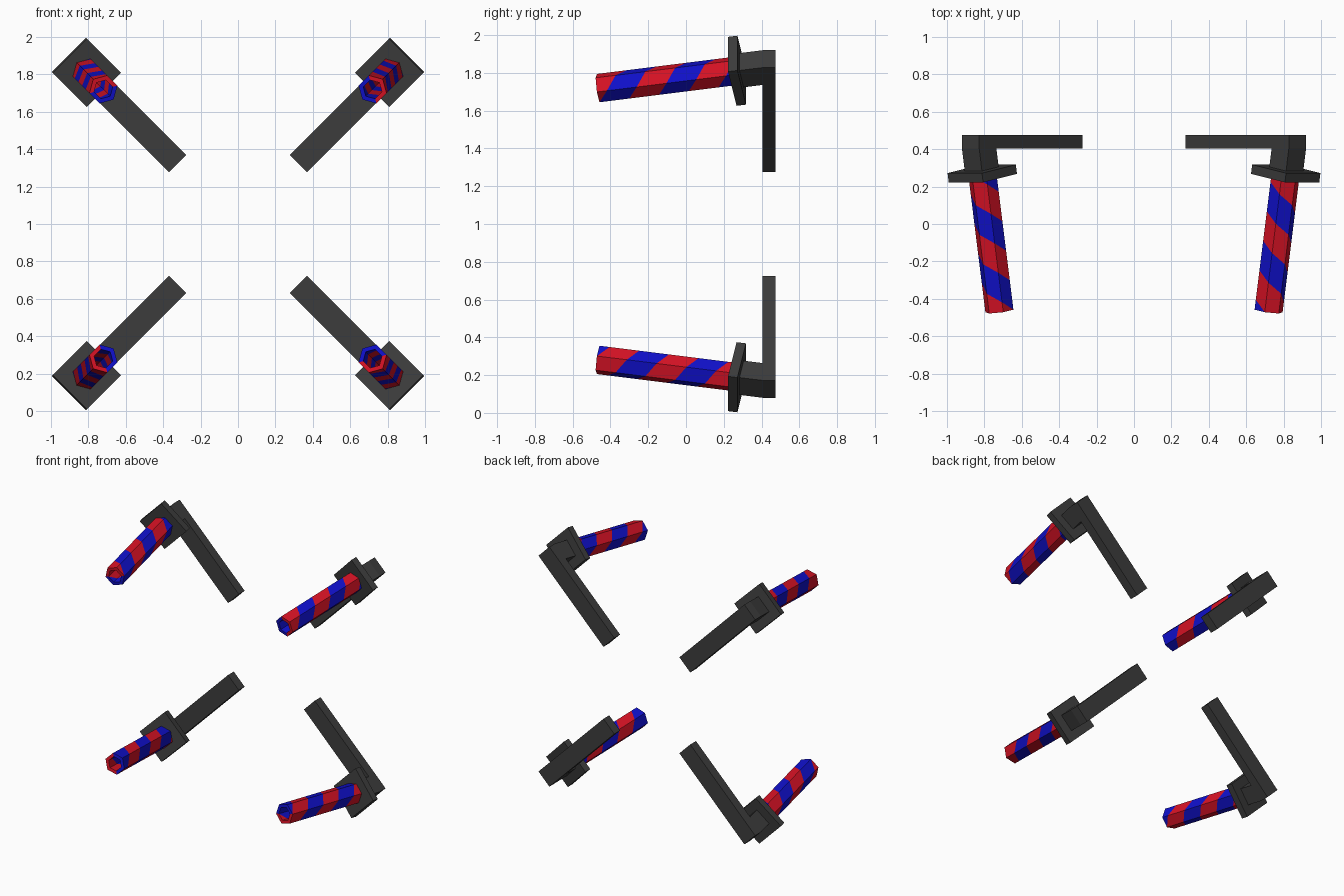
import bpy, bmesh, math
from mathutils import Matrix, Vector

if "Cube" in bpy.data.objects:
    bpy.data.objects.remove(bpy.data.objects["Cube"])


def material(name, rgb):
    m = bpy.data.materials.new(name)
    m.diffuse_color = (*rgb, 1)
    m.use_nodes = True
    m.node_tree.nodes["Principled BSDF"].inputs["Base Color"].default_value = m.diffuse_color
    return m


GREY = material("dark grey", (0.046, 0.046, 0.046))
RED = material("red", (0.68, 0.006, 0.018))
BLUE = material("blue", (0.005, 0.005, 0.60))

TILT = math.radians(10)
PIVOT_R, PIVOT_Y = 1.171, 0.405       # where the tilted barrel axis meets the arm
FRONT_Y, PLATE_Y = -0.465, 0.27
PITCH, BLUE_START = 0.32, 0.21        # spiral stripe pitch and phase
R_OUT, R_IN = 0.078, 0.052
LENGTH = (PLATE_Y - FRONT_Y) / math.cos(TILT)


def axis_point(y):
    return Vector((PIVOT_R - (PIVOT_Y - y) * math.tan(TILT), y, 0))


def tilted(y):
    return Matrix.Translation(axis_point(y)) @ Matrix.Rotation(-TILT, 4, 'Z')


def finish(bm, name, mats, matrix):
    me = bpy.data.meshes.new(name)
    bm.to_mesh(me)
    bm.free()
    for m in mats:
        me.materials.append(m)
    ob = bpy.data.objects.new(name, me)
    ob.matrix_world = matrix
    bpy.context.collection.objects.link(ob)


def box(bm, size, matrix):
    geo = bmesh.ops.create_cube(bm, size=1, matrix=matrix @ Matrix.Diagonal((*size, 1)))
    return geo["verts"]


def hexagon(r, k):
    a = math.radians(60 * k)
    return Vector((r * math.cos(a), 0, r * math.sin(a)))


def turn(k):
    return (60 * k + 45) / 360


def striped_barrel():
    bm = bmesh.new()
    # outer and inner walls: slanted stripes on each of the six sides
    for r, inside in ((R_OUT, False), (R_IN, True)):
        for k in range(6):
            a, b = hexagon(r, k), hexagon(r, k + 1)
            for j in range(-4, 7):
                def at(p, kk, jj):
                    s = PITCH * (BLUE_START + 0.5 * jj + turn(kk))
                    return bm.verts.new(p + Vector((0, s, 0)))
                quad = [at(a, k, j), at(a, k, j + 1), at(b, k + 1, j + 1), at(b, k + 1, j)]
                f = bm.faces.new(quad[::-1] if inside else quad)
                f.material_index = 1 if j % 2 == 0 else 0
    # trim the slanted strips to the barrel length
    for y, n in ((0, -1), (LENGTH, 1)):
        bmesh.ops.bisect_plane(bm, geom=bm.verts[:] + bm.edges[:] + bm.faces[:],
                               plane_co=(0, y, 0), plane_no=(0, n, 0), clear_outer=True)
    # front rim
    steps = 8
    for k in range(6):
        for i in range(steps):
            def rim(r, t):
                return bm.verts.new(hexagon(r, k).lerp(hexagon(r, k + 1), t))
            t0, t1 = i / steps, (i + 1) / steps
            f = bm.faces.new([rim(R_OUT, t0), rim(R_OUT, t1), rim(R_IN, t1), rim(R_IN, t0)])
            phase = (-turn(k + (t0 + t1) / 2) - BLUE_START) % 1
            f.material_index = 1 if phase < 0.5 else 0
            f.normal_update()
            if f.normal.y > 0:
                f.normal_flip()
    bmesh.ops.remove_doubles(bm, verts=bm.verts, dist=0.0005)
    return bm


# four identical units turned around the centre
for n in range(4):
    place = Matrix.Translation((0, 0, 1)) @ Matrix.Rotation(-math.radians(45 + 90 * n), 4, 'Y')

    # long arm pointing at the centre
    bm = bmesh.new()
    inner, outer = 0.456, 1.236
    box(bm, (outer - inner, 0.07, 0.13), Matrix.Translation(((inner + outer) / 2, 0.44, 0)))
    finish(bm, f"arm_{n}", [GREY], place)

    # elbow leaning from the arm to the plate
    bm = bmesh.new()
    for v in box(bm, (0.13, PIVOT_Y - PLATE_Y, 0.13), Matrix.Translation((0, (PIVOT_Y + PLATE_Y) / 2, 0))):
        v.co.x += axis_point(v.co.y).x
    finish(bm, f"elbow_{n}", [GREY], place)

    # square guard plate
    bm = bmesh.new()
    box(bm, (0.26, 0.05, 0.26), tilted(PLATE_Y))
    finish(bm, f"guard_plate_{n}", [GREY], place)

    # hollow hexagonal barrel with spiral stripes
    finish(striped_barrel(), f"barrel_{n}", [RED, BLUE], place @ tilted(FRONT_Y))
